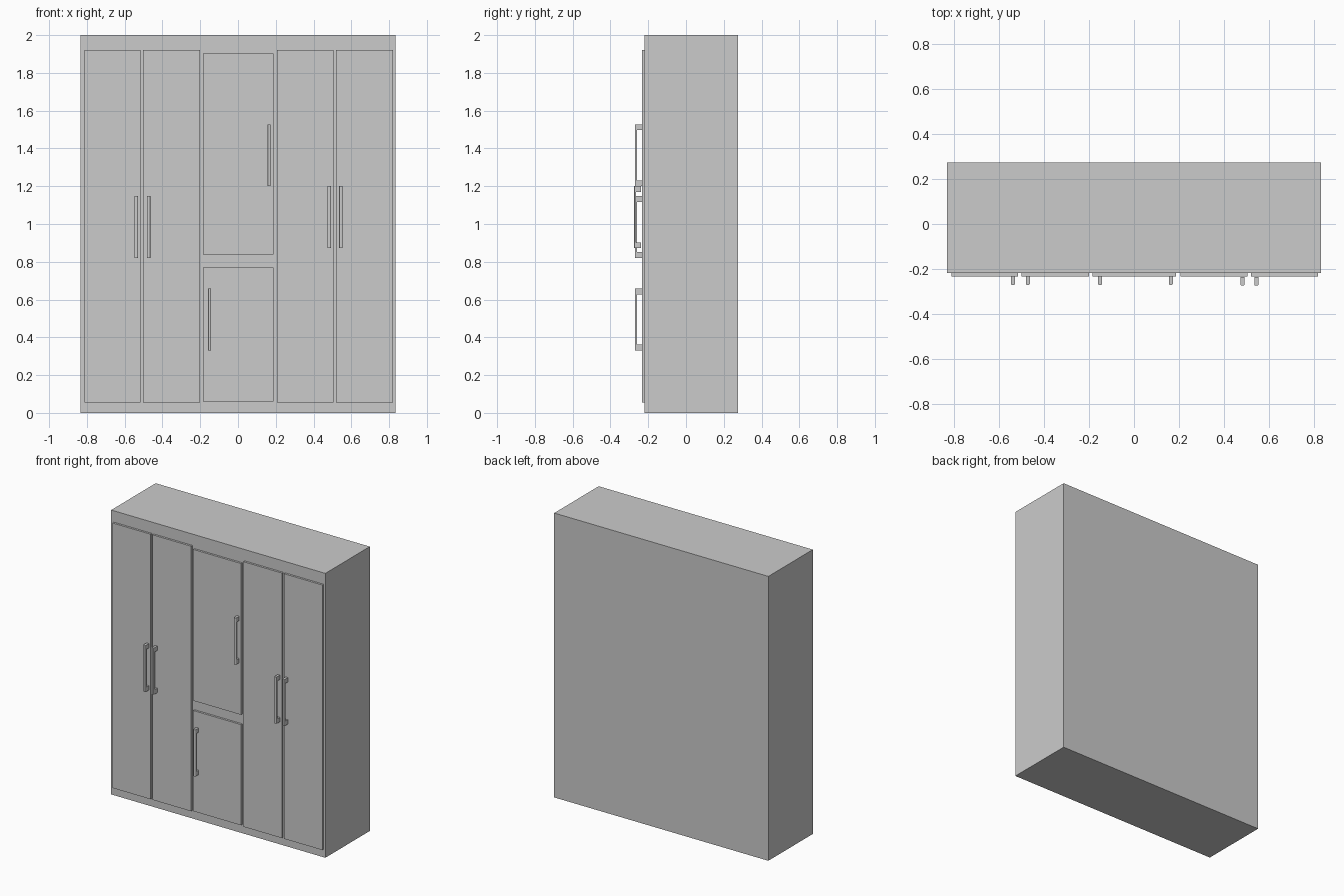
import bpy, bmesh

if "Cube" in bpy.data.objects:
    bpy.data.objects.remove(bpy.data.objects["Cube"])


def finish(name, bm):
    bmesh.ops.recalc_face_normals(bm, faces=bm.faces)
    mesh = bpy.data.meshes.new(name)
    bm.to_mesh(mesh)
    bm.free()
    obj = bpy.data.objects.new(name, mesh)
    bpy.context.collection.objects.link(obj)
    return obj


def box(name, x0, x1, y0, y1, z0, z1):
    bm = bmesh.new()
    bmesh.ops.create_cube(bm, size=1)
    for v in bm.verts:
        v.co.x = x0 if v.co.x < 0 else x1
        v.co.y = y0 if v.co.y < 0 else y1
        v.co.z = z0 if v.co.z < 0 else z1
    return finish(name, bm)


def handle(name, x, z0, front, back, width=0.018, height=0.328):
    """C-shaped pull: side profile extruded across x, front edges rounded."""
    z1, grip, foot = z0 + height, 0.011, 0.031
    inner = front + grip
    profile = [(front, z0), (back, z0), (back, z0 + foot), (inner, z0 + foot),
               (inner, z1 - foot), (back, z1 - foot), (back, z1), (front, z1)]
    bm = bmesh.new()
    face = bm.faces.new([bm.verts.new((x - width / 2, y, z)) for y, z in profile])
    ext = bmesh.ops.extrude_face_region(bm, geom=[face])
    moved = [g for g in ext["geom"] if isinstance(g, bmesh.types.BMVert)]
    bmesh.ops.translate(bm, verts=moved, vec=(width, 0, 0))
    edges = [e for e in bm.edges
             if all(abs(v.co.y - front) < 1e-5 for v in e.verts)
             and abs(e.verts[0].co.z - e.verts[1].co.z) > 0.1]
    bmesh.ops.bevel(bm, geom=edges, offset=0.005, segments=3, profile=0.5,
                    affect='EDGES')
    return finish(name, bm)


BODY_FRONT, DOOR_FRONT = -0.219, -0.2335

# Carcass
box("wardrobe_body", -0.833, 0.833, BODY_FRONT, 0.2745, 0, 2)

# Doors: x range and z range
doors = {
    "door_far_left": (-0.813, -0.516, 0.056, 1.92),
    "door_inner_left": (-0.502, -0.201, 0.056, 1.92),
    "door_centre_upper": (-0.185, 0.187, 0.838, 1.902),
    "door_centre_lower": (-0.185, 0.187, 0.061, 0.769),
    "door_inner_right": (0.206, 0.505, 0.056, 1.92),
    "door_far_right": (0.52, 0.82, 0.056, 1.92),
}
for name, (x0, x1, z0, z1) in doors.items():
    box(name, x0, x1, DOOR_FRONT, BODY_FRONT, z0, z1)

# Handles: centre x, bottom z, forward shift (right pair stands slightly proud)
handles = {
    "handle_far_left": (-0.539, 0.82, 0),
    "handle_inner_left": (-0.473, 0.82, 0),
    "handle_centre_upper": (0.164, 1.2, 0),
    "handle_centre_lower": (-0.151, 0.33, 0),
    "handle_inner_right": (0.483, 0.872, 0.0035),
    "handle_far_right": (0.545, 0.872, 0.0035),
}
for name, (x, z, shift) in handles.items():
    handle(name, x, z, -0.271 - shift, DOOR_FRONT - shift)
